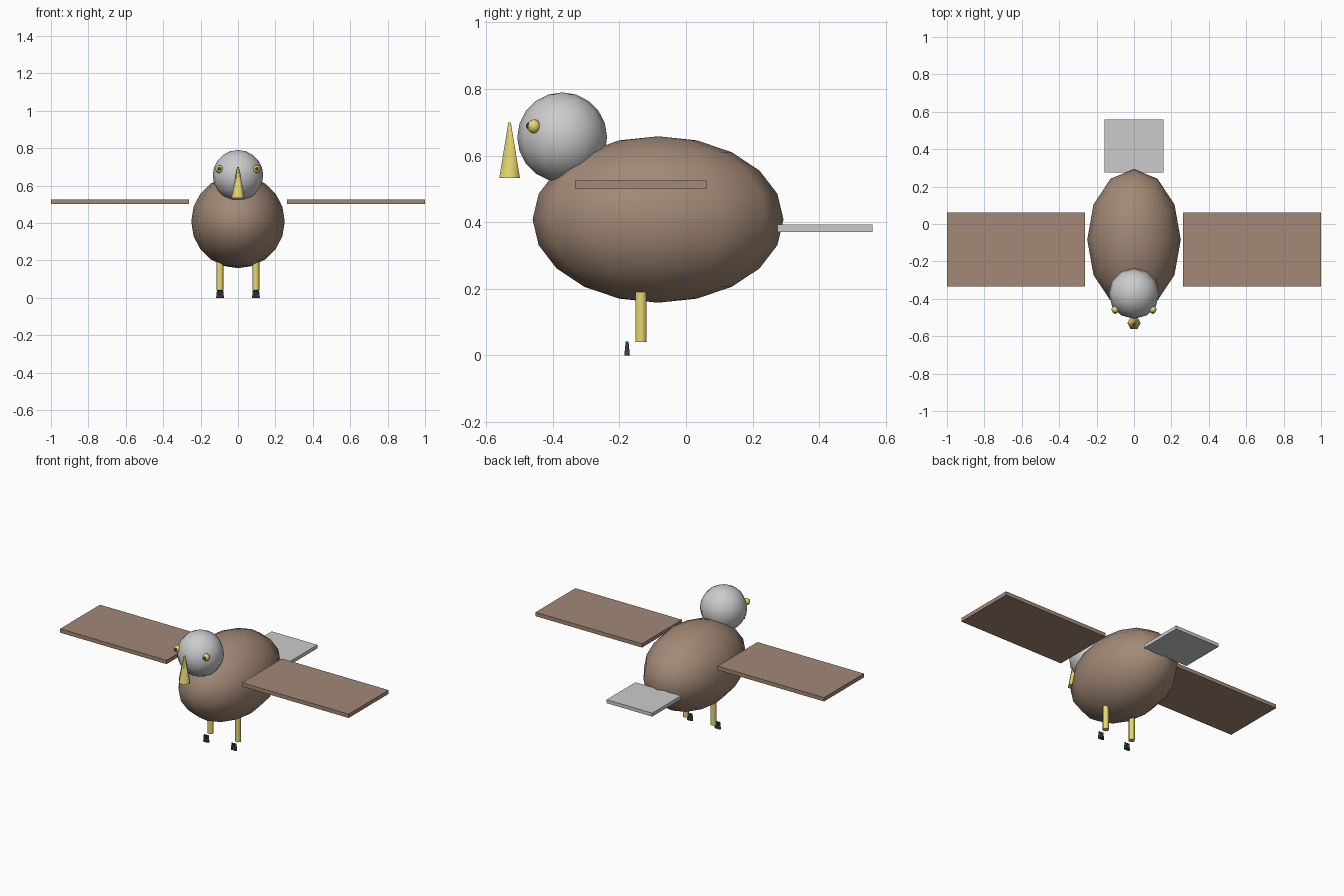
import bpy
from math import radians

if "Cube" in bpy.data.objects:
    bpy.data.objects.remove(bpy.data.objects["Cube"])


def material(name, rgb):
    m = bpy.data.materials.new(name)
    m.diffuse_color = (*rgb, 1)
    m.use_nodes = True
    m.node_tree.nodes["Principled BSDF"].inputs["Base Color"].default_value = m.diffuse_color
    return m


brown = material("brown", (0.36, 0.25, 0.18))
yellow = material("yellow", (0.80, 0.68, 0.16))
dark = material("dark", (0.05, 0.05, 0.06))


def finish(name, mat, angle=None):
    ob = bpy.context.object
    ob.name = name
    if mat:
        ob.data.materials.append(mat)
    if angle:
        bpy.ops.object.shade_smooth_by_angle(angle=radians(angle))
    return ob


def ball(name, loc, size, seg, rings, mat=None):
    bpy.ops.mesh.primitive_uv_sphere_add(segments=seg, ring_count=rings, location=loc)
    bpy.context.object.scale = size
    bpy.ops.object.transform_apply(location=False, rotation=False, scale=True)
    return finish(name, mat, 70)


def slab(name, lo, hi, mat=None):
    bpy.ops.mesh.primitive_cube_add(size=1, location=[(a + b) / 2 for a, b in zip(lo, hi)])
    bpy.context.object.scale = [b - a for a, b in zip(lo, hi)]
    bpy.ops.object.transform_apply(location=False, rotation=False, scale=True)
    return finish(name, mat)


def post(name, x, y, z0, z1, r0, r1, mat):
    # six-sided upright cone or cylinder with corners on the x axis
    bpy.ops.mesh.primitive_cone_add(vertices=6, radius1=r0, radius2=r1, depth=z1 - z0,
                                    location=(x, y, (z0 + z1) / 2),
                                    rotation=(0, 0, radians(30)))
    return finish(name, mat, 65)


# body, head, beak and tail
ball("body", (0, -0.084, 0.408), (0.25, 0.377, 0.25), 12, 10, brown)
ball("head", (0, -0.372, 0.655), (0.135,) * 3, 12, 10)
post("beak", 0, -0.53, 0.533, 0.70, 0.036, 0.004, yellow)
slab("tail", (-0.158, 0.275, 0.371), (0.158, 0.56, 0.393))

for side, s in (("left", 1), ("right", -1)):
    # wings
    a, b = sorted((s * 0.262, s * 1.0))
    slab(side + "_wing", (a, -0.333, 0.501), (b, 0.062, 0.525), brown)
    # eyes
    ball(side + "_eye", (s * 0.10, -0.457, 0.688), (0.021,) * 3, 8, 6, yellow)
    ball(side + "_pupil", (s * 0.101, -0.470, 0.690), (0.011,) * 3, 6, 6, dark)
    # legs and talons
    post(side + "_leg", s * 0.096, -0.135, 0.04, 0.19, 0.019, 0.019, yellow)
    for i in (-1, 0, 1):
        post(f"{side}_talon_{i + 2}", s * 0.096 + i * 0.0115, -0.177, 0, 0.042,
             0.0095, 0.005, dark)
